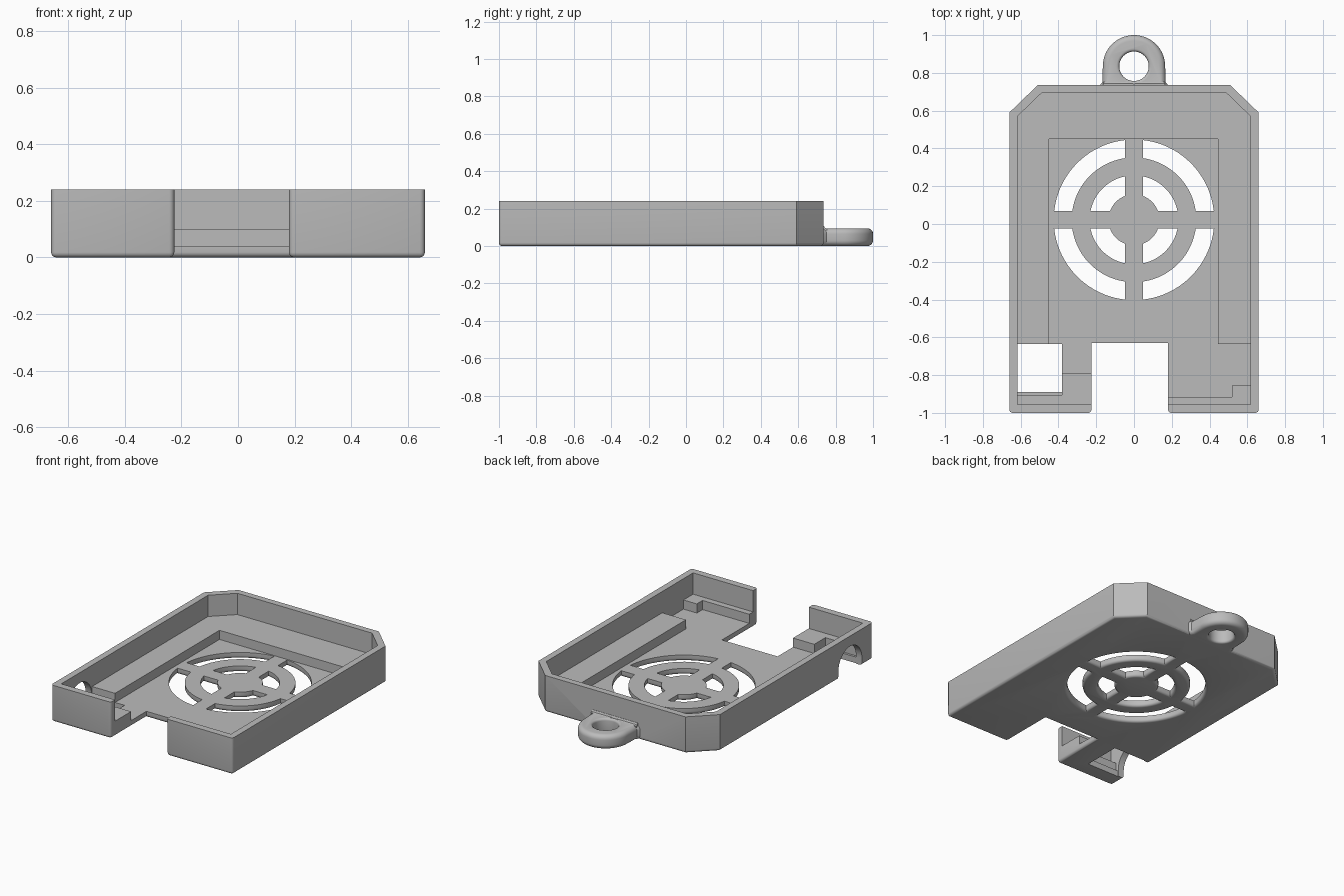
import bpy, bmesh
from math import sin, cos, asin, pi, radians

if "Cube" in bpy.data.objects:
    bpy.data.objects.remove(bpy.data.objects["Cube"])

grey = bpy.data.materials.new("plain grey")
grey.use_nodes = True
grey.diffuse_color = (0.5, 0.5, 0.5, 1)
grey.node_tree.nodes["Principled BSDF"].inputs["Base Color"].default_value = (0.5, 0.5, 0.5, 1)


def loft(name, layers, along_x=False):
    """Solid through stacked outlines: layers are (height, points)."""
    bm = bmesh.new()
    rings = []
    for h, pts in layers:
        rings.append([bm.verts.new((h, a, b) if along_x else (a, b, h)) for a, b in pts])
    n = len(rings[0])
    bm.faces.new(rings[0])
    bm.faces.new(rings[-1])
    for low, high in zip(rings, rings[1:]):
        for i in range(n):
            j = (i + 1) % n
            bm.faces.new((low[i], low[j], high[j], high[i]))
    bmesh.ops.recalc_face_normals(bm, faces=bm.faces)
    mesh = bpy.data.meshes.new(name)
    bm.to_mesh(mesh)
    bm.free()
    mesh.materials.append(grey)
    ob = bpy.data.objects.new(name, mesh)
    bpy.context.collection.objects.link(ob)
    return ob


def prism(name, pts, low, high, along_x=False):
    return loft(name, [(low, pts), (high, pts)], along_x)


def combine(target, tool, operation="DIFFERENCE"):
    mod = target.modifiers.new("combine", "BOOLEAN")
    mod.operation, mod.solver, mod.object = operation, "EXACT", tool
    bpy.context.view_layer.objects.active = target
    bpy.ops.object.modifier_apply(modifier=mod.name)
    bpy.data.objects.remove(tool)


def arc(cx, cy, r, start, end, steps):
    return [(cx + r * cos(start + (end - start) * i / steps),
             cy + r * sin(start + (end - start) * i / steps)) for i in range(steps + 1)]


def fillet(r, steps=5):
    """Quarter round as (height, inset) pairs, rising from the base."""
    return [(r - r * cos(t), r - r * sin(t)) for t in [i * pi / 2 / steps for i in range(steps + 1)]]


def tray_outline(x, front, back, cx, cy):
    return [(-x, front), (-x, cy), (-cx, back), (cx, back), (cx + x - cx, cy), (x, front)]


# Tray body with the front notch, rounded underneath and at the front corners
outline = tray_outline(0.66, -1, 0.735, 0.51, 0.59)
outline += [(0.18, -1), (0.18, -0.63), (-0.225, -0.63), (-0.225, -1)]
case = prism("case_tray", outline, 0, 0.24)
bm = bmesh.new()
bm.from_mesh(case.data)
edges = [e for e in bm.edges if all(v.co.z < 0.001 for v in e.verts)
         or (all(v.co.y < -0.99 for v in e.verts) and abs(e.verts[0].co.x - e.verts[1].co.x) < 0.001)]
bmesh.ops.bevel(bm, geom=edges, offset=0.018, segments=4, profile=0.5, affect="EDGES")
bm.to_mesh(case.data)
bm.free()

# Inside: upper recess, then the lower pocket that leaves ledges and corner blocks
combine(case, prism("recess", tray_outline(0.617, -0.955, 0.693, 0.49, 0.57), 0.1, 0.4))
half = [(-0.45, 0.45), (-0.45, -0.635), (-0.617, -0.635), (-0.617, -0.905), (-0.38, -0.905),
        (-0.38, -0.79), (0, -0.79), (0, -0.915), (0.52, -0.915), (0.52, -0.855),
        (0.617, -0.855), (0.617, -0.635), (0.445, -0.635), (0.445, 0.45)]
combine(case, prism("pocket", half, 0.04, 0.15))

# Hanging loop with rounded rims and a small flare at its root
def loop_outline(e):
    return ([(0.18 - e, 0.7), (0.18 - e, 0.735), (0.168 - e, 0.75)]
            + arc(0, 0.835, 0.165 - e, 0, pi, 32)
            + [(-0.168 + e, 0.75), (-0.18 + e, 0.735), (-0.18 + e, 0.7)])


height = 0.095
rim = fillet(0.03)
layers = [(z, loop_outline(e)) for z, e in rim]
layers += [(height - z, loop_outline(e)) for z, e in reversed(rim)]
combine(case, loft("loop", layers), "UNION")
root = [(0.72, 0.08), (0.753, 0.08), (0.753, 0.094), (0.743, 0.098), (0.737, 0.108), (0.72, 0.108)]
combine(case, prism("loop_root", root, -0.165, 0.165, True), "UNION")

# Loop hole, flared at both ends
def circle(r):
    return arc(0, 0.835, r, 0, 2 * pi, 40)[:-1]


rim = fillet(0.015)
layers = [(-0.02, circle(0.093))] + [(z, circle(0.078 + e)) for z, e in rim]
layers += [(height - z, circle(0.078 + e)) for z, e in reversed(rim)] + [(0.12, circle(0.093))]
combine(case, loft("loop_hole", layers))


# Fan grille: two rings of four slots, rounded on the underside
def slot_outline(inner, outer, bar, quarter):
    pts = []
    for r, flip in ((outer, False), (inner, True)):
        a = asin(bar / r)
        ring = arc(0, 0, r, a, pi / 2 - a, 20)
        pts += ring[::-1] if flip else ring
    c, s = [(1, 0), (0, 1), (-1, 0), (0, -1)][quarter]
    return [(x * c - y * s, 0.022 + x * s + y * c) for x, y in pts]


for inner, outer in ((0.33, 0.425), (0.135, 0.235)):
    for quarter in range(4):
        steps = [(-0.02, 0.018)] + fillet(0.018, 4) + [(0.07, 0)]
        layers = [(z, slot_outline(inner - e, outer + e, 0.047 - e, quarter)) for z, e in steps]
        combine(case, loft("slot", layers))

# Corner opening through the floor, and the arch through the side wall
opening = [(-0.617, -0.89), (-0.38, -0.89), (-0.38, -0.635), (-0.617, -0.635)]
combine(case, prism("floor_opening", opening, -0.1, 0.07))
arch = [(-0.64, -0.1)] + arc(-0.7625, 0.05, 0.1225, 0, pi, 24) + [(-0.885, -0.1)]
combine(case, prism("side_arch", arch, -0.8, -0.5, True))

# Smooth the rounded rims and keep the corners crisp
bpy.ops.object.select_all(action="DESELECT")
case.select_set(True)
bpy.context.view_layer.objects.active = case
bpy.ops.object.shade_smooth_by_angle(angle=radians(32))
